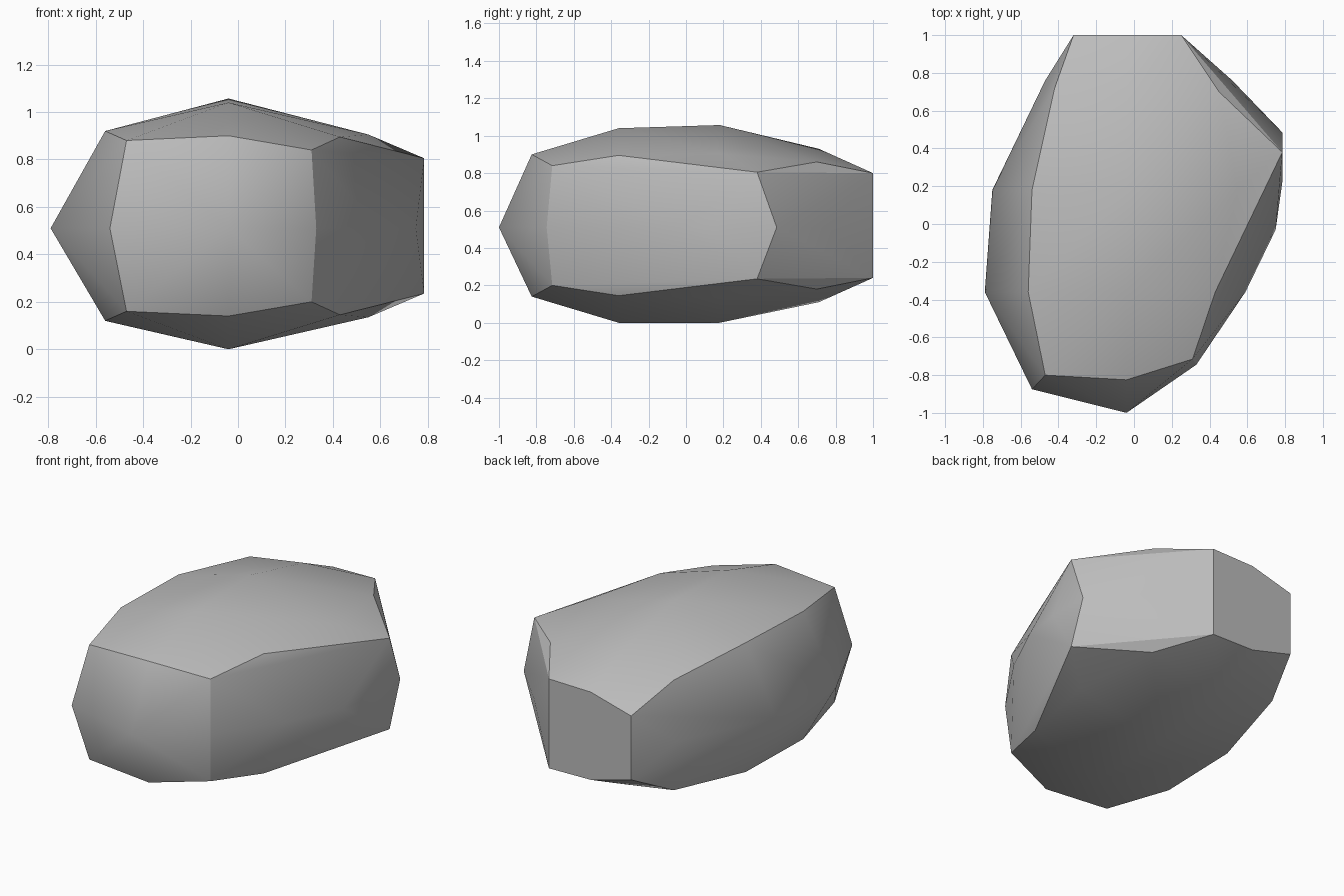
import bpy
import bmesh

scene_cube = bpy.data.objects.get("Cube")
if scene_cube:
    bpy.data.objects.remove(scene_cube, do_unlink=True)

MID = 0.51          # height of the widest level
MIRROR = 1.04       # the underside is the upper side reflected: z -> MIRROR - z


def with_underside(points):
    """Return the upper points followed by their reflected lower twins."""
    return points + [(x, y, max(0.0, MIRROR - z)) for x, y, z in points]


def at_mid_level(points):
    return [(x, y, MID) for x, y in points]


# Crisp rims that separate the broad sides of the stone
front_rim = [(-0.47, -0.80, 0.88), (-0.04, -0.825, 0.90), (0.31, -0.715, 0.84)]
right_rim = [(0.43, -0.36, 0.895), (0.785, 0.38, 0.805)]
corner_rim = [(0.45, 0.70, 0.86), (0.25, 1.0, 0.80)]
back_rim = [(-0.04, 1.0, 0.795), (-0.32, 1.0, 0.72)]
left_rim = [(-0.42, 0.72, 0.865), (-0.54, 0.18, 0.925), (-0.56, -0.36, 0.92)]
upright_rims = at_mid_level([(-0.54, -0.875), (0.33, -0.745), (0.785, 0.485),
                             (0.25, 1.0), (-0.32, 1.0)])
rims = with_underside(front_rim + right_rim + corner_rim + back_rim + left_rim)
rims += upright_rims

# Soft swellings inside each side
crown = [(-0.04, -0.36, 1.04), (-0.04, 0.18, 1.057), (-0.04, 0.71, 0.93),
         (0.55, 0.18, 0.905)]
flanks = at_mid_level([(-0.04, -1.0), (0.59, -0.36), (0.75, -0.03), (0.785, 0.22),
                       (0.52, 0.76), (-0.47, 0.76), (-0.79, -0.36), (-0.75, 0.18)])

# Wrap the points in a closed skin
bm = bmesh.new()
rim_verts = {bm.verts.new(p) for p in rims}
for p in with_underside(crown) + flanks:
    bm.verts.new(p)
hull = bmesh.ops.convex_hull(bm, input=bm.verts)
loose = [v for v in bm.verts if not v.link_faces]
rim_verts -= set(loose)
bmesh.ops.delete(bm, geom=loose, context="VERTS")
bmesh.ops.recalc_face_normals(bm, faces=bm.faces)

# Smooth within each side, sharp along the rims
for face in bm.faces:
    face.smooth = True
for edge in bm.edges:
    on_rim = all(v in rim_verts for v in edge.verts)
    edge.smooth = not (on_rim and edge.calc_face_angle(0.0) > 0.2)

mesh = bpy.data.meshes.new("stone")
bm.to_mesh(mesh)
bm.free()

# Plain grey stone colour
grey = bpy.data.materials.new("stone_grey")
grey.use_nodes = True
colour = (0.5, 0.5, 0.5, 1.0)
grey.diffuse_color = colour
shader = grey.node_tree.nodes["Principled BSDF"]
shader.inputs["Base Color"].default_value = colour
shader.inputs["Roughness"].default_value = 0.9
mesh.materials.append(grey)

stone = bpy.data.objects.new("stone", mesh)
bpy.context.collection.objects.link(stone)
